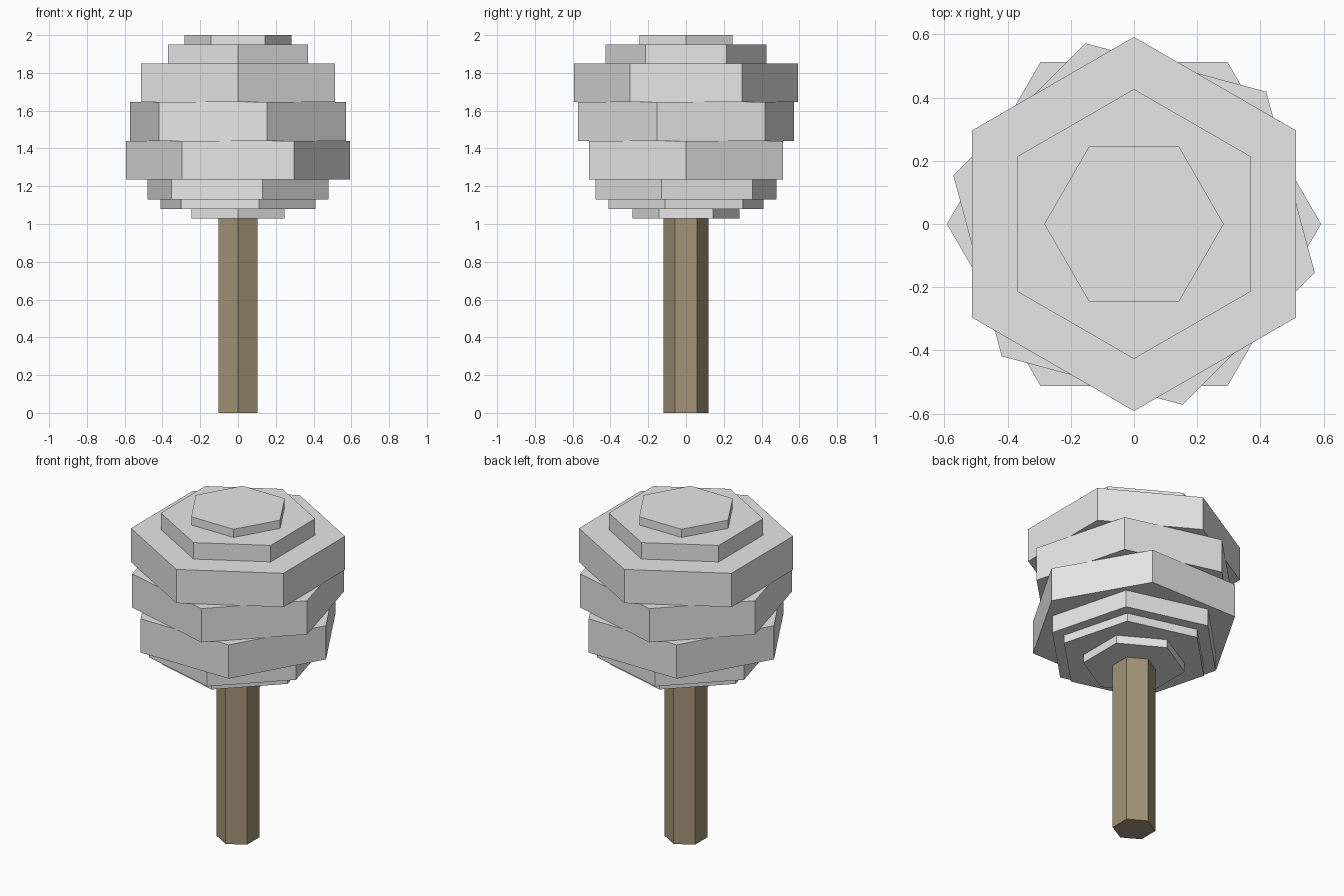
import bpy, math

if "Cube" in bpy.data.objects:
    bpy.data.objects.remove(bpy.data.objects["Cube"])


def material(name, rgb):
    m = bpy.data.materials.new(name)
    m.diffuse_color = (*rgb, 1.0)
    m.use_nodes = True
    m.node_tree.nodes["Principled BSDF"].inputs["Base Color"].default_value = m.diffuse_color
    return m


def hex_prism(name, radius, z0, z1, angle, mat):
    """Six-sided prism with its first corner at the given angle from +x."""
    ring = [(radius * math.cos(math.radians(angle + 60 * i)),
             radius * math.sin(math.radians(angle + 60 * i))) for i in range(6)]
    verts = [(x, y, z) for z in (z0, z1) for x, y in ring]
    faces = [(5, 4, 3, 2, 1, 0), (6, 7, 8, 9, 10, 11)]
    faces += [(i, (i + 1) % 6, (i + 1) % 6 + 6, i + 6) for i in range(6)]
    mesh = bpy.data.meshes.new(name)
    mesh.from_pydata(verts, [], faces)
    mesh.materials.append(mat)
    obj = bpy.data.objects.new(name, mesh)
    bpy.context.collection.objects.link(obj)
    return obj


bark = material("brown bark", (0.366, 0.296, 0.184))
foliage = material("light grey foliage", (0.8, 0.8, 0.8))

# Trunk
hex_prism("trunk", 0.119, 0.0, 1.03, 30, bark)

# Foliage tiers, bottom to top: radius, bottom, top, rotation
tiers = [
    (0.284, 1.03, 1.08, 30),
    (0.425, 1.08, 1.13, -15),
    (0.497, 1.13, 1.235, -15),
    (0.592, 1.235, 1.44, 0),
    (0.592, 1.44, 1.645, -15),
    (0.592, 1.645, 1.85, 30),
    (0.427, 1.85, 1.95, 30),
    (0.284, 1.95, 2.0, 0),
]
for n, (radius, z0, z1, angle) in enumerate(tiers, 1):
    hex_prism(f"foliage_tier_{n}", radius, z0, z1, angle, foliage)
